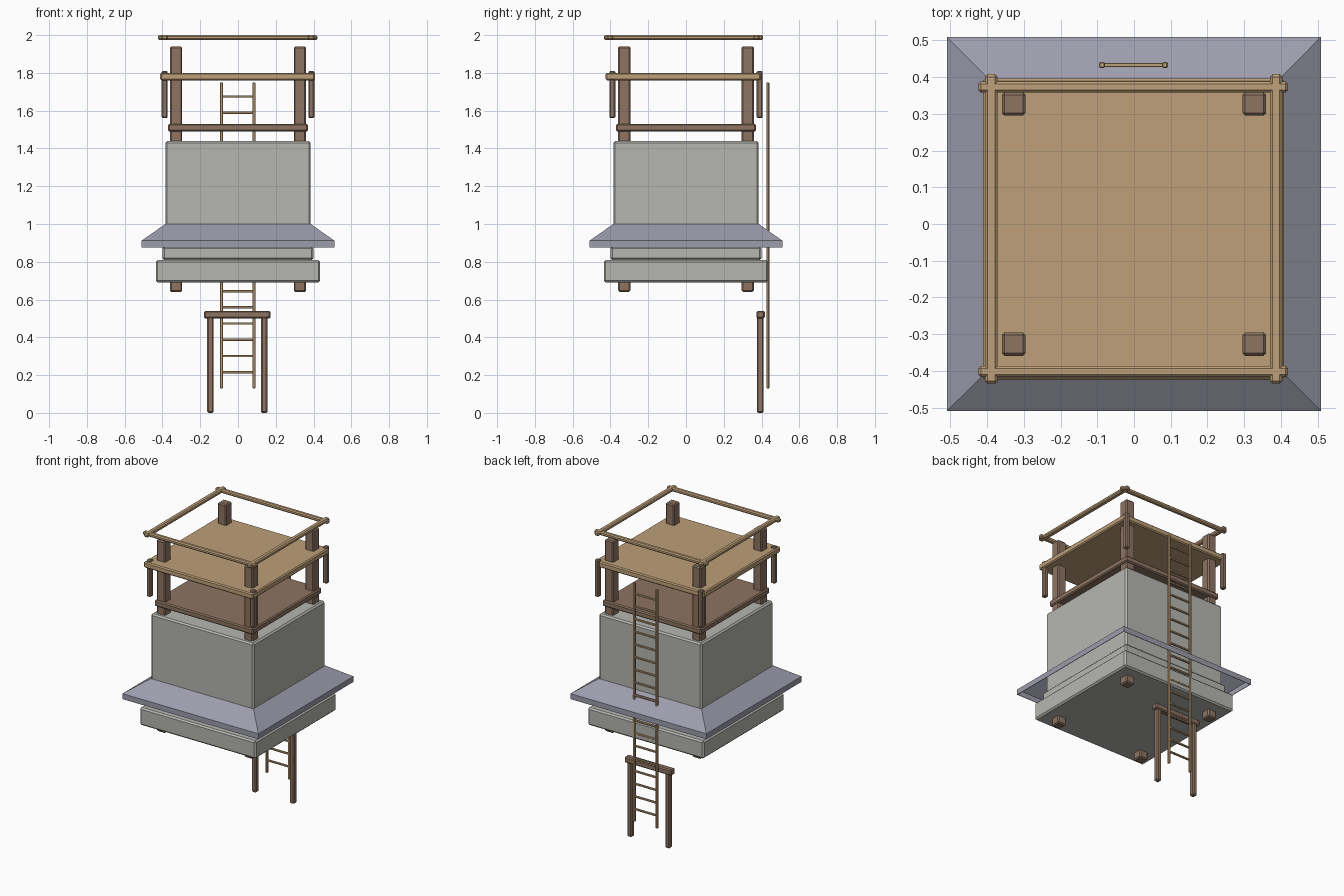
import bpy
import bmesh

cube = bpy.data.objects.get("Cube")
if cube:
    bpy.data.objects.remove(cube, do_unlink=True)


def material(name, *rgb):
    color = [(c / 255 / 12.92 if c < 11 else ((c / 255 + 0.055) / 1.055) ** 2.4) for c in rgb] + [1]
    mat = bpy.data.materials.new(name)
    mat.use_nodes = True
    mat.diffuse_color = color
    mat.node_tree.nodes["Principled BSDF"].inputs["Base Color"].default_value = color
    return mat


stone = material("grey stone", 182, 183, 177)
slate = material("slate", 157, 157, 173)
timber = material("dark timber", 142, 116, 98)
plank = material("pale timber", 190, 160, 121)


def finish(name, bm, mat):
    mesh = bpy.data.meshes.new(name)
    bm.to_mesh(mesh)
    bm.free()
    mesh.materials.append(mat)
    obj = bpy.data.objects.new(name, mesh)
    bpy.context.collection.objects.link(obj)
    return obj


def block(name, mat, x, y, z, bevel=0.007):
    """Chamfered box spanning the given (low, high) pairs."""
    bm = bmesh.new()
    bmesh.ops.create_cube(bm, size=1)
    for v in bm.verts:
        for axis, (low, high) in enumerate((x, y, z)):
            v.co[axis] = high if v.co[axis] > 0 else low
    bmesh.ops.bevel(bm, geom=bm.edges[:], offset=bevel, segments=1, affect='EDGES')
    return finish(name, bm, mat)


def around(center, half):
    return center - half, center + half


# Stone body
for name, half, z in (("plinth", 0.435, (0.69, 0.81)),
                      ("lower_course", 0.4, (0.81, 0.88)),
                      ("tower_wall", 0.385, (0.87, 1.44))):
    block(name, stone, around(0, half), around(0, half), z, 0.01)

# Sloping skirt roof, open underneath
bm = bmesh.new()
rings = []
for half, z in ((0.51, 0.875), (0.51, 0.912), (0.385, 1.0)):
    corners = ((-half, -half), (half, -half), (half, half), (-half, half))
    rings.append([bm.verts.new((x, y, z)) for x, y in corners])
for low, high in zip(rings, rings[1:]):
    for i in range(4):
        j = (i + 1) % 4
        bm.faces.new((low[i], low[j], high[j], high[i]))
skirt = finish("skirt_roof", bm, slate)
shell = skirt.modifiers.new("thickness", 'SOLIDIFY')
shell.thickness = 0.005
shell.offset = -1

# Main posts and short corner posts
for sx, side in ((-1, "right"), (1, "left")):
    for sy, end in ((-1, "front"), (1, "back")):
        block(f"main_post_{end}_{side}", timber, around(sx * 0.328, 0.032),
              around(sy * 0.327, 0.032), (0.64, 1.94))
        block(f"corner_post_{end}_{side}", timber, around(sx * 0.388, 0.016),
              around(sy * 0.39, 0.016), (1.56, 1.81), 0.006)

# Platform floor and upper deck
block("platform_floor", timber, around(0, 0.37), around(0, 0.37), (1.49, 1.53))
block("upper_deck", plank, around(-0.002, 0.41), around(-0.014, 0.411), (1.76, 1.8))

# Top rail frame with overlapping ends
for x, side in ((-0.389, "right"), (0.387, "left")):
    block(f"top_rail_{side}", plank, around(x, 0.017), (-0.435, 0.408), (1.974, 2.0))
for y, end in ((-0.402, "front"), (0.373, "back")):
    block(f"top_rail_{end}", plank, around(-0.002, 0.422), around(y, 0.015), (1.974, 2.0))

# Ladder
for x, side in ((-0.087, "right"), (0.084, "left")):
    block(f"ladder_rail_{side}", plank, around(x, 0.008), around(0.433, 0.008), (0.13, 1.75), 0.003)
for i in range(18):
    block(f"ladder_rung_{i + 1}", plank, around(-0.002, 0.084), around(0.433, 0.006),
          around(0.215 + i * 0.0859, 0.006), 0.002)

# Ladder support frame
for x, side in ((-0.146, "right"), (0.139, "left")):
    block(f"support_leg_{side}", timber, around(x, 0.017), around(0.393, 0.018), (0, 0.51))
block("support_beam", timber, around(-0.004, 0.176), around(0.395, 0.022), (0.5, 0.54))
